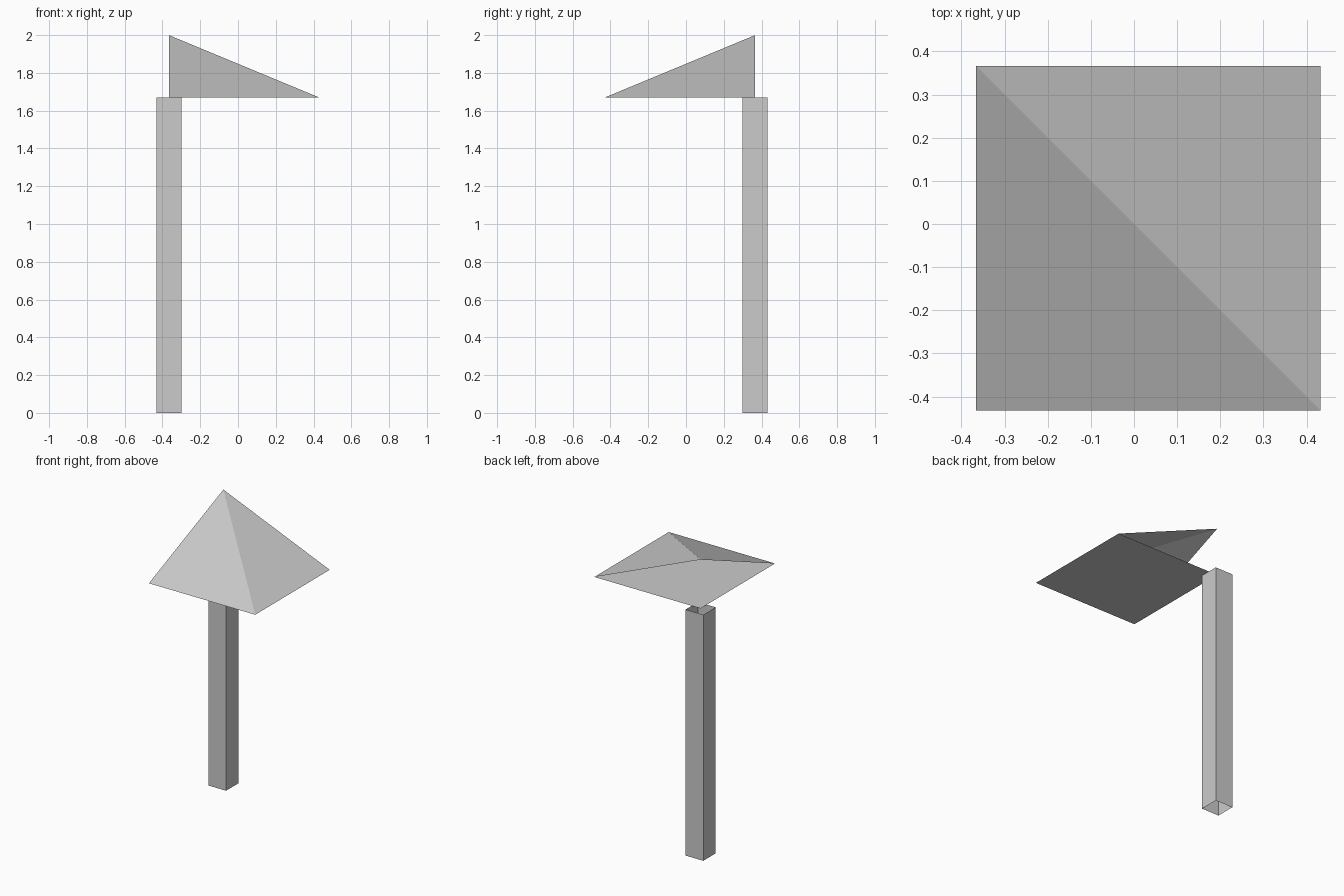
import bpy

if "Cube" in bpy.data.objects:
    bpy.data.objects.remove(bpy.data.objects["Cube"])

LOW, INNER, OUTER = 1.669, 0.366, 0.432   # roof base height, inner and outer extents
HALF = 0.0665                             # half the post width


def add_mesh(name, verts, faces):
    mesh = bpy.data.meshes.new(name)
    mesh.from_pydata(verts, [], faces)
    obj = bpy.data.objects.new(name, mesh)
    bpy.context.collection.objects.link(obj)
    return obj


# Square post: four walls, open at both ends
ring = [(-1, -1), (1, -1), (1, 1), (-1, 1)]
post_verts = [(-INNER + HALF * x, INNER + HALF * y, z)
              for z in (0, LOW) for x, y in ring]
post_faces = [(i, (i + 1) % 4, (i + 1) % 4 + 4, i + 4) for i in range(4)]
add_mesh("post", post_verts, post_faces)

# Roof corner: underside and two slopes rising to the post, open on the back and left
roof_verts = [(-INNER, -OUTER, LOW), (OUTER, -OUTER, LOW),
              (OUTER, INNER, LOW), (-INNER, INNER, LOW),
              (-INNER, INNER, 2.0)]
add_mesh("roof_corner", roof_verts, [(3, 2, 1, 0), (0, 1, 4), (1, 2, 4)])
